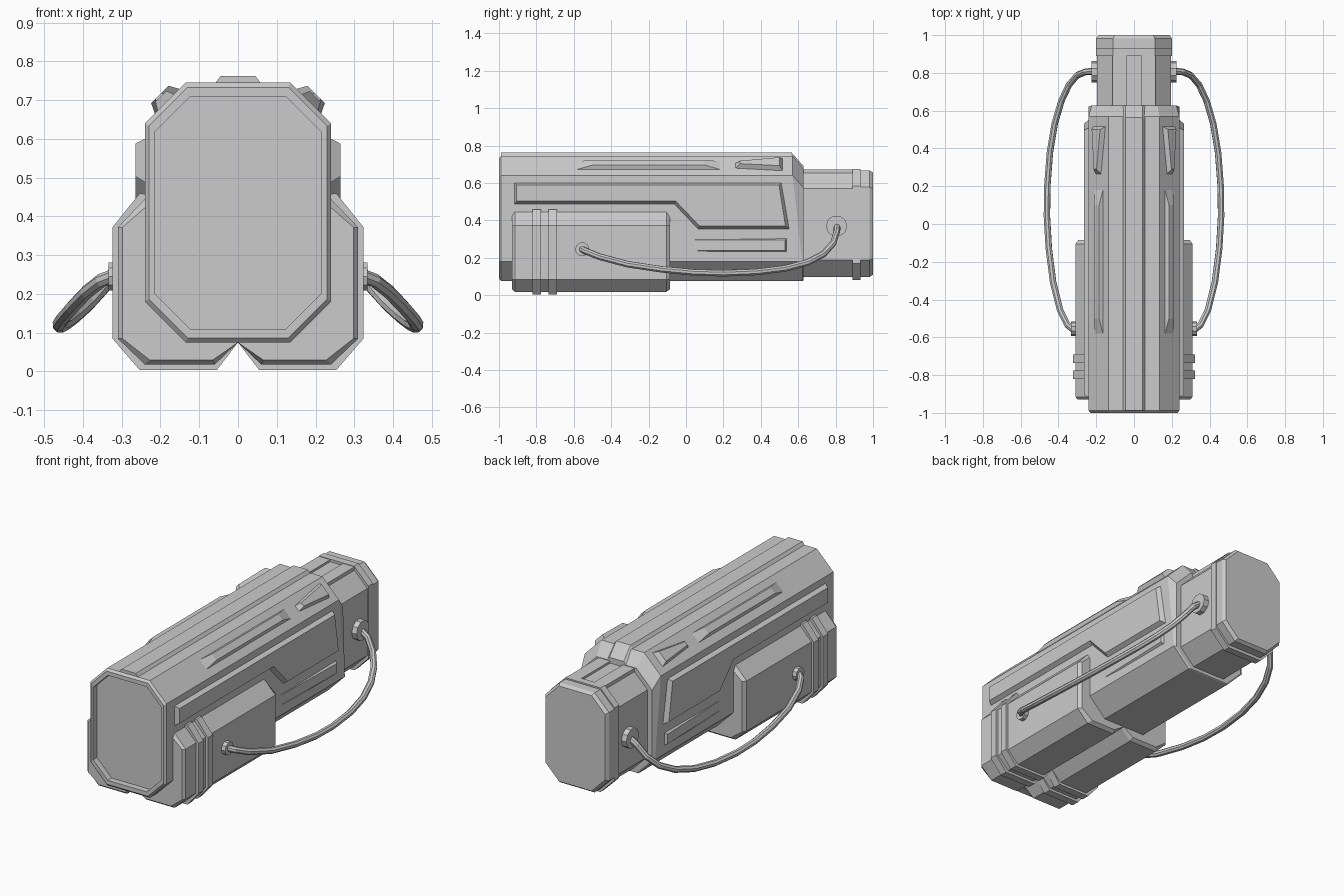
import bpy, bmesh, math
from mathutils import Vector


def loft(name, rings, mirror=False):
    """Skin a series of closed rings and cap both ends."""
    bm = bmesh.new()
    rows = [[bm.verts.new(p) for p in r] for r in rings]
    n = len(rows[0])
    for a, b in zip(rows, rows[1:]):
        for i in range(n):
            bm.faces.new((a[i], a[(i + 1) % n], b[(i + 1) % n], b[i]))
    bm.faces.new(rows[0][::-1])
    bm.faces.new(rows[-1])
    bmesh.ops.recalc_face_normals(bm, faces=bm.faces)
    me = bpy.data.meshes.new(name)
    bm.to_mesh(me)
    bm.free()
    ob = bpy.data.objects.new(name, me)
    bpy.context.collection.objects.link(ob)
    if mirror:
        ob.modifiers.new("Mirror", 'MIRROR')
    return ob


def octagon(w, z0, z1, c, y, d=None):
    """Octagon section in xz; c = upper chamfer, d = lower chamfer."""
    d = c if d is None else d
    pts = [(w, z0 + d), (w, z1 - c), (w - c, z1), (c - w, z1),
           (-w, z1 - c), (-w, z0 + d), (d - w, z0), (w - d, z0)]
    return [(x, y(z) if callable(y) else y, z) for x, z in pts]


def slant(z):
    return 0.57 + 0.052 * min(1, max(0, (0.64 - z) / 0.46))


# Main housing: recessed front, slanted shoulder at the back
loft("main_housing", [
    octagon(0.216, 0.11, 0.71, 0.093, -0.965),
    octagon(0.216, 0.11, 0.71, 0.093, -1.0),
    octagon(0.23, 0.087, 0.733, 0.1, -1.0),
    octagon(0.24, 0.075, 0.745, 0.105, -0.988),
    octagon(0.24, 0.075, 0.745, 0.105, slant),
    octagon(0.225, 0.078, 0.675, 0.1, 0.627)])

# Raised spine along the top
spine = [(0.062, 0.74), (0.045, 0.762), (-0.045, 0.762), (-0.062, 0.74)]
loft("top_spine", [
    [(x, -0.988, z) for x, z in spine],
    [(x, 0.565, z) for x, z in spine],
    [(x, 0.627, z - 0.07) for x, z in spine]])

# Rear section with end chamfer, band and top rails
loft("rear_section", [
    octagon(0.195, 0.097, 0.66, 0.09, 0.6),
    octagon(0.195, 0.097, 0.66, 0.09, 0.89),
    octagon(0.2, 0.097, 0.667, 0.09, 0.9),
    octagon(0.2, 0.097, 0.667, 0.09, 0.982),
    octagon(0.188, 0.11, 0.655, 0.085, 1.0)])
loft("rear_band", [octagon(0.201, 0.08, 0.675, 0.09, y) for y in (0.89, 0.932)])
rail = [(0.04, 0.65), (0.04, 0.672), (0.113, 0.672), (0.113, 0.65)]
loft("rear_top_rail", [[(x, y, z) for x, z in rail] for y in (0.61, 0.9)], True)

# Lower side pods and their bands
pod = [(0.0, 0.075), (0.06, 0.018), (0.24, 0.018), (0.31, 0.085),
       (0.31, 0.372), (0.24, 0.445), (0.0, 0.445)]


def pod_ring(y, grow):
    out = []
    for x, z in pod:
        dx = 0 if x == 0 else grow * (1 if x > 0.1 else -0.4)
        dz = 0 if x == 0 else (grow if z > 0.4 else -grow if z < 0.05 else 0)
        out.append((x + dx, y, z + dz))
    return out


loft("side_pod", [pod_ring(-0.93, -0.012), pod_ring(-0.915, 0),
                  pod_ring(-0.105, 0), pod_ring(-0.085, -0.015)], True)
for i, y in enumerate((-0.82, -0.735)):
    loft(f"pod_band_{i}", [pod_ring(y, 0.014), pod_ring(y + 0.045, 0.014)], True)

# Side panel with bevelled edges
base = [(-0.92, 0.603), (0.512, 0.603), (0.555, 0.352),
        (0.062, 0.352), (-0.065, 0.485), (-0.92, 0.485)]
face = [(-0.905, 0.588), (0.497, 0.588), (0.532, 0.37),
        (0.072, 0.37), (-0.055, 0.503), (-0.905, 0.503)]
loft("side_panel", [[(0.235, y, z) for y, z in base],
                    [(0.264, y, z) for y, z in face]], True)

# Wedge slat below the panel
loft("side_slat", [
    [(0.235, y, z) for y, z in ((0.03, 0.23), (0.54, 0.23), (0.54, 0.305), (0.03, 0.305))],
    [(x, y, z) for x, y, z in ((0.241, 0.05, 0.24), (0.255, 0.53, 0.24),
                               (0.255, 0.53, 0.295), (0.241, 0.05, 0.295))]], True)


# Raised pieces lying on the upper chamfer; s runs down the slope
def on_chamfer(y, s, h):
    k = math.sqrt(0.5)
    return (0.135 + (s + h) * k, y, 0.745 + (h - s) * k)


def chamfer_piece(name, low, high, h):
    loft(name, [[on_chamfer(y, s, -0.005) for y, s in low],
                [on_chamfer(y, s, h) for y, s in high]], True)


chamfer_piece("shoulder_strip",
              [(-0.6, 0.04), (0.2, 0.04), (0.2, 0.105), (-0.6, 0.105)],
              [(-0.5, 0.05), (0.1, 0.05), (0.1, 0.09), (-0.5, 0.09)], 0.02)
chamfer_piece("shoulder_fin",
              [(0.26, 0.055), (0.52, 0.02), (0.52, 0.115), (0.26, 0.095)],
              [(0.29, 0.063), (0.5, 0.037), (0.5, 0.1), (0.29, 0.085)], 0.026)


# Cable sockets and cables
def socket(name, x0, x1, y, z, r):
    def ring(x, q):
        return [(x, y + q * math.cos(a), z + q * math.sin(a))
                for a in (math.tau * i / 10 for i in range(10))]
    loft(name, [ring(x0, r), ring(x1, r)], True)


socket("pod_socket", 0.3, 0.334, -0.555, 0.245, 0.038)
socket("rear_socket", 0.18, 0.226, 0.805, 0.37, 0.057)

path = [(0.32, -0.56, 0.247), (0.352, -0.535, 0.235), (0.39, -0.46, 0.205),
        (0.428, -0.31, 0.165), (0.451, -0.13, 0.138), (0.461, 0.04, 0.122),
        (0.459, 0.2, 0.117), (0.445, 0.38, 0.124), (0.42, 0.53, 0.143),
        (0.385, 0.65, 0.175), (0.345, 0.735, 0.22), (0.30, 0.788, 0.28),
        (0.255, 0.806, 0.34), (0.21, 0.808, 0.37)]
rings = []
for i, p in enumerate(path):
    t = (Vector(path[min(i + 1, len(path) - 1)]) - Vector(path[max(i - 1, 0)])).normalized()
    u = t.cross(Vector((0.5, 0, 1))).normalized()
    v = t.cross(u)
    rings.append([Vector(p) + 0.018 * (math.cos(a) * u + math.sin(a) * v)
                  for a in (math.tau * k / 8 for k in range(8))])
loft("side_cable", rings, True)
